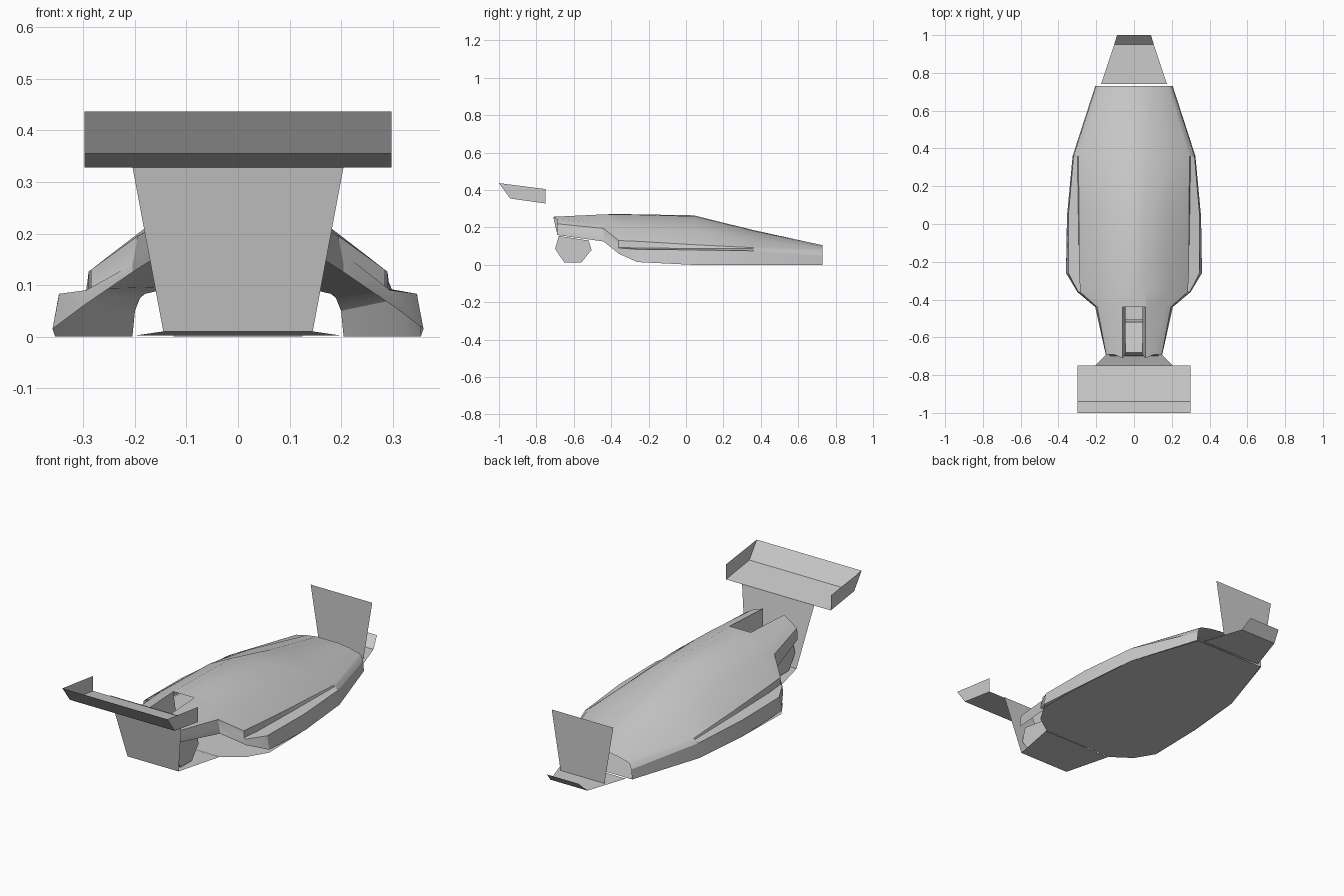
import bpy, bmesh, math

if "Cube" in bpy.data.objects:
    bpy.data.objects.remove(bpy.data.objects["Cube"])

grey = bpy.data.materials.new("body_grey")
grey.diffuse_color = (0.6, 0.6, 0.6, 1)
grey.use_nodes = True
grey.node_tree.nodes["Principled BSDF"].inputs["Base Color"].default_value = grey.diffuse_color


def make(name, verts, faces, smooth=False):
    mesh = bpy.data.meshes.new(name)
    mesh.from_pydata(verts, [], faces)
    mesh.materials.append(grey)
    ob = bpy.data.objects.new(name, mesh)
    bpy.context.collection.objects.link(ob)
    if smooth:
        bpy.ops.object.select_all(action='DESELECT')
        bpy.context.view_layer.objects.active = ob
        ob.select_set(True)
        bpy.ops.object.shade_smooth_by_angle(angle=math.radians(25))
    return ob


def strip(name, rows):
    """Sheet symmetric in x from rows of (half width, y, z)."""
    verts = [(s * w, y, z) for w, y, z in rows for s in (-1, 1)]
    faces = [(2*i, 2*i+1, 2*i+3, 2*i+2) for i in range(len(rows) - 1)]
    return make(name, verts, faces)


# Bodywork: open shell lofted through half cross-sections (bottom edge to spine)
stations = [
    (.73, [(.205, 0), (.20, .05), (.19, .075), (.18, .083), (.12, .097), (.06, .105), (0, .105)]),
    (.36, [(.325, 0), (.32, .075), (.30, .088), (.293, .092), (.20, .14), (.06, .182), (0, .186)]),
    (.04, [(.355, 0), (.348, .08), (.295, .088), (.292, .108), (.19, .195), (.06, .26), (0, .265)]),
    (-.26, [(.36, .015), (.347, .083), (.29, .09), (.29, .126), (.185, .205), (.06, .268), (0, .27)]),
    (-.36, [(.30, .06), (.295, .09), (.285, .094), (.285, .13), (.185, .207), (.06, .27), (0, .272)]),
    (-.44, [(.205, .125), (.205, .14), (.20, .165), (.195, .195), (.165, .22), (.06, .27), (0, .27)]),
    (-.69, [(.15, .16), (.15, .175), (.15, .195), (.148, .22), (.11, .245), (.06, .257), (0, .257)]),
]
verts, faces = [], []
for y, half in stations:
    full = half + [(-x, z) for x, z in half[-2::-1]]
    for x, z in full:
        verts.append((x, y - (.02 if y < -.6 and abs(x) < .1 else 0), z))
n = 13
for i in range(len(stations) - 1):
    for j in range(n - 1):
        if i == 5 and j in (5, 6):      # open slot at the tail
            continue
        a = i * n + j
        faces.append((a, a + 1, a + n + 1, a + n))
make("body_shell", verts, faces, True)

# Inner walls of the tail slot
for s, side in ((1, "right"), (-1, "left")):
    make("slot_wall_" + side,
         [(s * .06, -.44, .27), (s * .06, -.71, .257), (s * .045, -.69, .17), (s * .045, -.44, .17)],
         [(0, 1, 2, 3)])

# Flat floor under the body
strip("floor", [(.2, .73, 0), (.325, .36, 0), (.355, 0, 0), (.36, -.26, 0),
                (.30, -.36, 0), (.2, -.43, 0)])
strip("tail_floor", [(.2, -.435, .002), (.145, -.69, .01)])
# Splitter with upturned lip at the +y end
strip("end_splitter", [(.09, 1, .05), (.105, .95, 0), (.175, .74, 0)])
# Upright panels at both ends
strip("end_panel", [(.175, .84, .30), (.125, .84, 0)])
strip("wing_support", [(.205, -.748, .33), (.145, -.69, .01)])

# Tail block: faceted prism below the slot
prof = [(-.70, .085), (-.68, .155), (-.52, .13), (-.505, .08), (-.56, .012), (-.65, .012)]
k = len(prof)
v = [(s * .13, y, z) for s in (-1, 1) for y, z in prof]
f = [tuple(range(k))[::-1], tuple(range(k, 2 * k))]
f += [(i, (i + 1) % k, (i + 1) % k + k, i + k) for i in range(k)]
block = make("tail_block", v, f)
bm = bmesh.new()
bm.from_mesh(block.data)
bmesh.ops.recalc_face_normals(bm, faces=bm.faces)
bm.to_mesh(block.data)
bm.free()

# Wing: bent sheet with end plates
W = .298
wing = [(-1, .437), (-.94, .355), (-.75, .328), (-.75, .405)]
strip("wing_sheet", [(W, y, z) for y, z in wing[:3]])
for s, side in ((1, "right"), (-1, "left")):
    make("wing_end_plate_" + side, [(s * W, y, z) for y, z in wing],
         [(0, 1, 2, 3) if s > 0 else (3, 2, 1, 0)])
